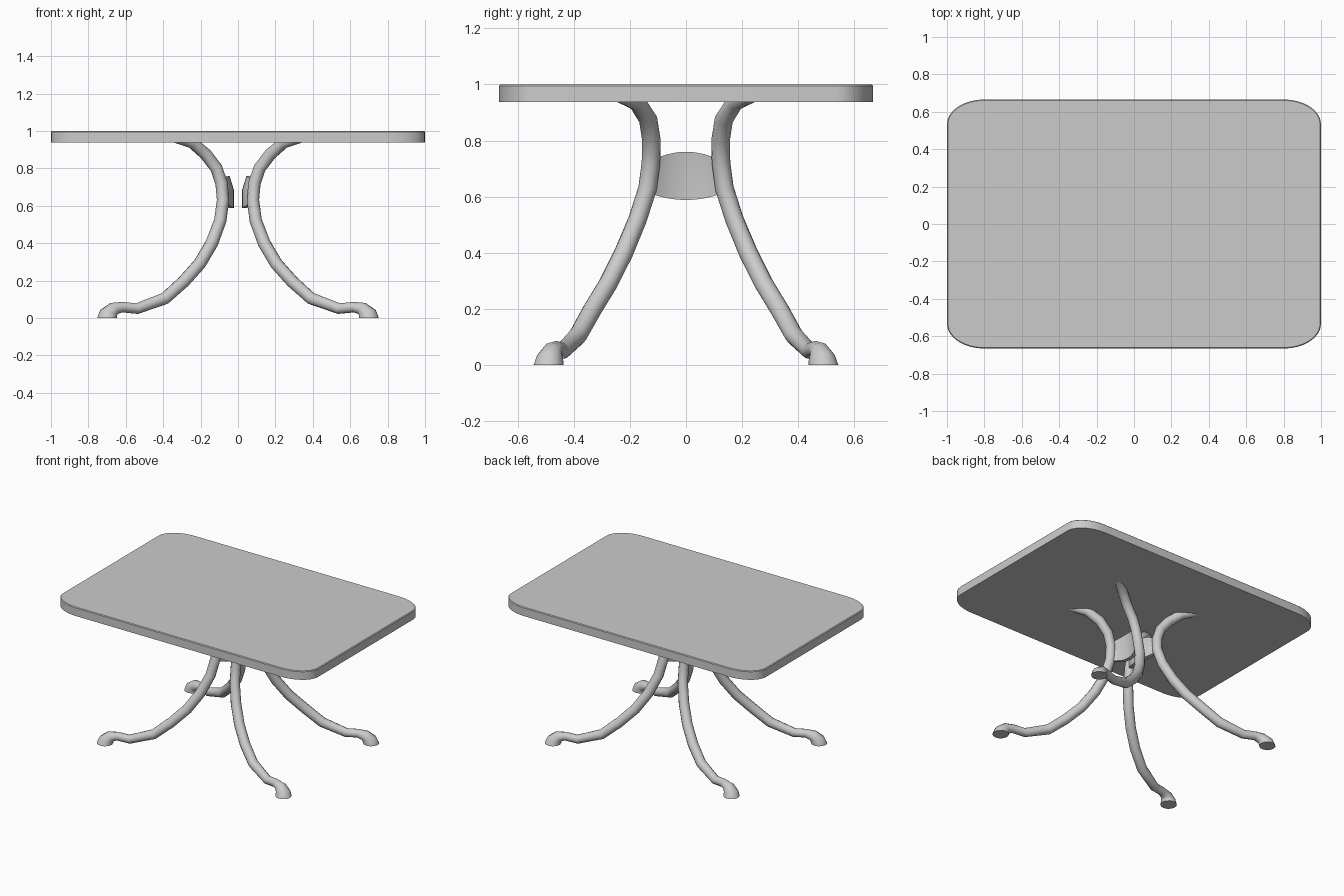
import bpy, bmesh, math
from mathutils import Vector

if "Cube" in bpy.data.objects:
    bpy.data.objects.remove(bpy.data.objects["Cube"])


def finish(name, bm, angle=40):
    bmesh.ops.recalc_face_normals(bm, faces=bm.faces)
    me = bpy.data.meshes.new(name)
    bm.to_mesh(me)
    bm.free()
    ob = bpy.data.objects.new(name, me)
    bpy.context.collection.objects.link(ob)
    bpy.ops.object.select_all(action='DESELECT')
    ob.select_set(True)
    bpy.context.view_layer.objects.active = ob
    bpy.ops.object.shade_smooth_by_angle(angle=math.radians(angle))
    return ob


def loft(rings):
    bm = bmesh.new()
    vs = [[bm.verts.new(p) for p in r] for r in rings]
    n = len(rings[0])
    for a, b in zip(vs, vs[1:]):
        for i in range(n):
            j = (i + 1) % n
            bm.faces.new((a[i], a[j], b[j], b[i]))
    bm.faces.new(vs[0])
    bm.faces.new(vs[-1])
    return bm


def mirror(ob, x, y):
    m = ob.modifiers.new("mirror", 'MIRROR')
    m.use_axis = (x, y, False)
    m.use_mirror_merge = False


# table top: rounded rectangle with elliptical corners and a fine top bevel
def outline(z, inset):
    pts = []
    for k in range(4):
        sx, sy = [(1, 1), (-1, 1), (-1, -1), (1, -1)][k]
        for i in range(9):
            a = math.pi / 2 * (k + i / 8)
            pts.append((sx * 0.8 + (0.2 - inset) * math.cos(a),
                        sy * 0.533 + (0.133 - inset) * math.sin(a), z))
    return pts


finish("table_top", loft([outline(0.938, 0), outline(0.995, 0), outline(1.0, 0.005)]), 30)

# curved legs: x, y, z, radius along the path, ending in a flared foot
path = [(0.33, 0.235, 0.965, 0.03), (0.245, 0.175, 0.938, 0.032),
        (0.172, 0.135, 0.875, 0.033), (0.115, 0.123, 0.80, 0.033),
        (0.088, 0.125, 0.72, 0.033), (0.08, 0.137, 0.63, 0.033),
        (0.095, 0.172, 0.52, 0.033), (0.14, 0.222, 0.40, 0.034),
        (0.205, 0.277, 0.29, 0.034), (0.29, 0.335, 0.195, 0.034),
        (0.39, 0.385, 0.105, 0.033), (0.54, 0.44, 0.05, 0.029),
        (0.62, 0.462, 0.058, 0.028), (0.665, 0.473, 0.05, 0.036),
        (0.692, 0.484, 0.028, 0.047), (0.70, 0.490, 0.0, 0.053)]
tilts = {13: (0.75, 0.4, -0.55), 14: (0.3, 0.15, -0.95), 15: (0, 0, -1)}
side0 = Vector((-0.5, 0.86, 0))
rings = []
for i, p in enumerate(path):
    c = Vector(p[:3])
    a, b = path[max(i - 1, 0)], path[min(i + 1, len(path) - 1)]
    t = Vector(tilts[i]) if i in tilts else Vector(b[:3]) - Vector(a[:3])
    t.normalize()
    s = (side0 - t * side0.dot(t)).normalized()
    u = s.cross(t)
    rings.append([c + p[3] * (s * math.cos(w) + u * math.sin(w))
                  for w in (2 * math.pi * k / 12 for k in range(12))])
leg = finish("legs", loft(rings), 60)
mirror(leg, True, True)

# bowed web joining the front and back leg on each side
rings = []
for k in range(9):
    y = -0.13 + 0.26 * k / 8
    f = (y / 0.13) ** 2
    dx = 0.042 * f
    top, bot = 0.76 - 0.035 * f, 0.588 + 0.024 * f
    rings.append([(x + dx, y, z) for x, z in (
        (0.022, bot), (0.022, 0.685), (0.045, top),
        (0.062, top), (0.052, 0.685), (0.048, bot))])
web = finish("leg_webs", loft(rings), 40)
mirror(web, True, False)
